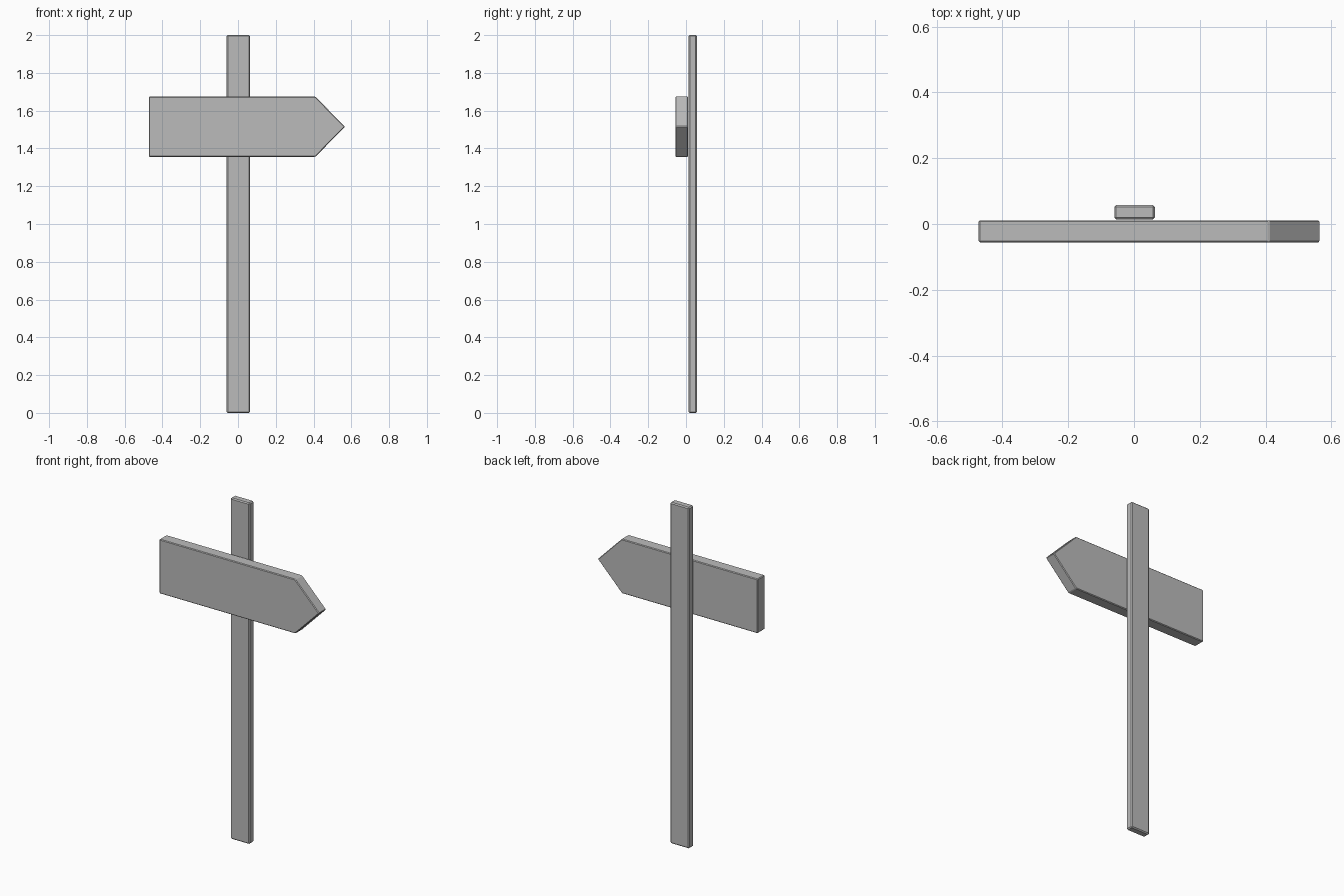
import bpy
import bmesh

cube = bpy.data.objects.get("Cube")
if cube:
    bpy.data.objects.remove(cube, do_unlink=True)

# Single plain grey finish
grey = bpy.data.materials.new("plain grey")
grey.use_nodes = True
colour = (0.5, 0.5, 0.5, 1)
grey.diffuse_color = colour
grey.node_tree.nodes["Principled BSDF"].inputs["Base Color"].default_value = colour


def plank(name, outline, front, back, bevel):
    """Extrude an x/z outline from front to back and soften its edges."""
    bm = bmesh.new()
    face = bm.faces.new([bm.verts.new((x, front, z)) for x, z in outline])
    result = bmesh.ops.extrude_face_region(bm, geom=[face])
    moved = [g for g in result["geom"] if isinstance(g, bmesh.types.BMVert)]
    bmesh.ops.translate(bm, verts=moved, vec=(0, back - front, 0))
    bmesh.ops.recalc_face_normals(bm, faces=bm.faces)
    mesh = bpy.data.meshes.new(name)
    bm.to_mesh(mesh)
    bm.free()
    mesh.materials.append(grey)
    obj = bpy.data.objects.new(name, mesh)
    bpy.context.collection.objects.link(obj)
    mod = obj.modifiers.new("soft edges", "BEVEL")
    mod.width = bevel
    mod.segments = 1
    return obj


# Upright post
plank("post", [(-0.06, 0), (0.064, 0), (0.064, 2), (-0.06, 2)],
      0.014, 0.057, 0.006)

# Pointed board fixed to the front of the post
bottom, top = 1.356, 1.674
plank("arrow_board",
      [(-0.472, bottom), (0.41, bottom), (0.566, (bottom + top) / 2),
       (0.41, top), (-0.472, top)],
      -0.056, 0.011, 0.004)
